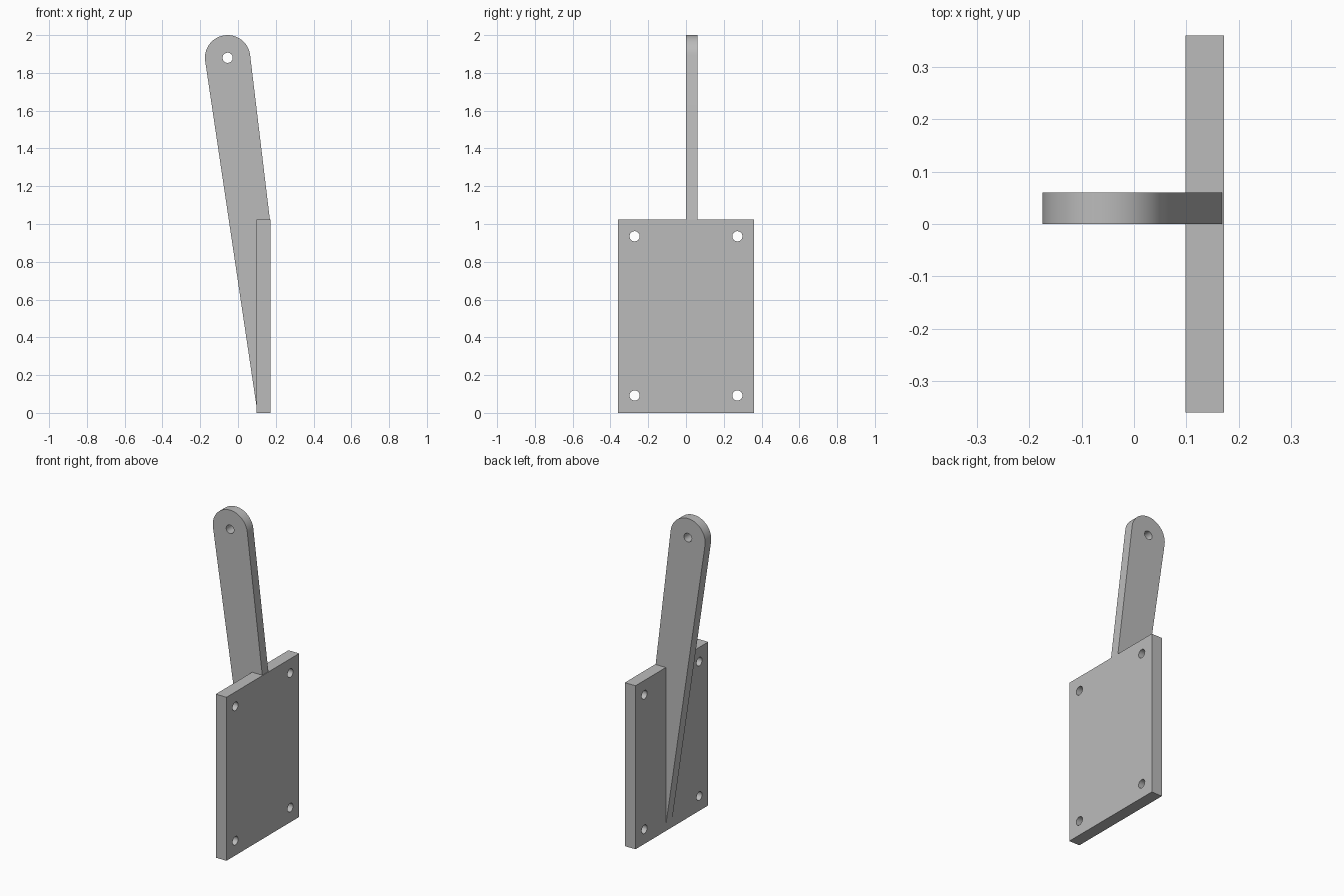
import bpy, bmesh
from math import sin, cos, pi, radians
from mathutils import Vector

cube = bpy.data.objects.get("Cube")
if cube:
    bpy.data.objects.remove(cube, do_unlink=True)

grey = bpy.data.materials.new("plain grey")
grey.use_nodes = True
colour = (0.5, 0.5, 0.5, 1)
grey.diffuse_color = colour
grey.node_tree.nodes["Principled BSDF"].inputs["Base Color"].default_value = colour


def arc(u, v, radius, start, end, steps):
    """Points along an arc, both ends included."""
    angles = [start + (end - start) * i / steps for i in range(steps + 1)]
    return [(u + radius * cos(a), v + radius * sin(a)) for a in angles]


def hole(u, v, radius=0.027):
    return arc(u, v, radius, 0, 2 * pi, 32)[:-1]


def sheet(name, loops, place, thickness):
    """Fill an outline with holes and extrude it into a solid."""
    bm = bmesh.new()
    for loop in loops:
        verts = [bm.verts.new(place(u, v)) for u, v in loop]
        for a, b in zip(verts, verts[1:] + verts[:1]):
            bm.edges.new((a, b))
    normal = Vector(thickness).normalized()
    bmesh.ops.triangle_fill(bm, use_beauty=True, edges=bm.edges[:], normal=normal)
    result = bmesh.ops.extrude_face_region(bm, geom=bm.faces[:], use_keep_orig=True)
    moved = [g for g in result["geom"] if isinstance(g, bmesh.types.BMVert)]
    bmesh.ops.translate(bm, verts=moved, vec=thickness)
    bmesh.ops.recalc_face_normals(bm, faces=bm.faces[:])
    mesh = bpy.data.meshes.new(name)
    bm.to_mesh(mesh)
    bm.free()
    mesh.materials.append(grey)
    obj = bpy.data.objects.new(name, mesh)
    bpy.context.collection.objects.link(obj)
    bpy.ops.object.select_all(action="DESELECT")
    obj.select_set(True)
    bpy.context.view_layer.objects.active = obj
    bpy.ops.object.shade_smooth_by_angle(angle=radians(30))
    return obj


# Mounting plate with a screw hole near each corner
half, height = 0.36, 1.025
outline = [(-half, 0), (half, 0), (half, height), (-half, height)]
screw_holes = [hole(y, z) for y in (-0.272, 0.272) for z in (0.092, 0.935)]
sheet("mounting_plate", [outline] + screw_holes,
      lambda y, z: (0.098, y, z), (0.074, 0, 0))

# Tapered arm with a rounded, drilled end, its foot sunk into the plate
arm = arc(-0.055, 1.88, 0.12, radians(6.9), radians(188.5), 40)
arm += [(0.098, 0.035), (0.11, 0.035), (0.11, 1.0), (0.1715, 1.0)]
sheet("arm", [arm, hole(-0.055, 1.88)],
      lambda x, z: (x, 0, z), (0, 0.06, 0))
